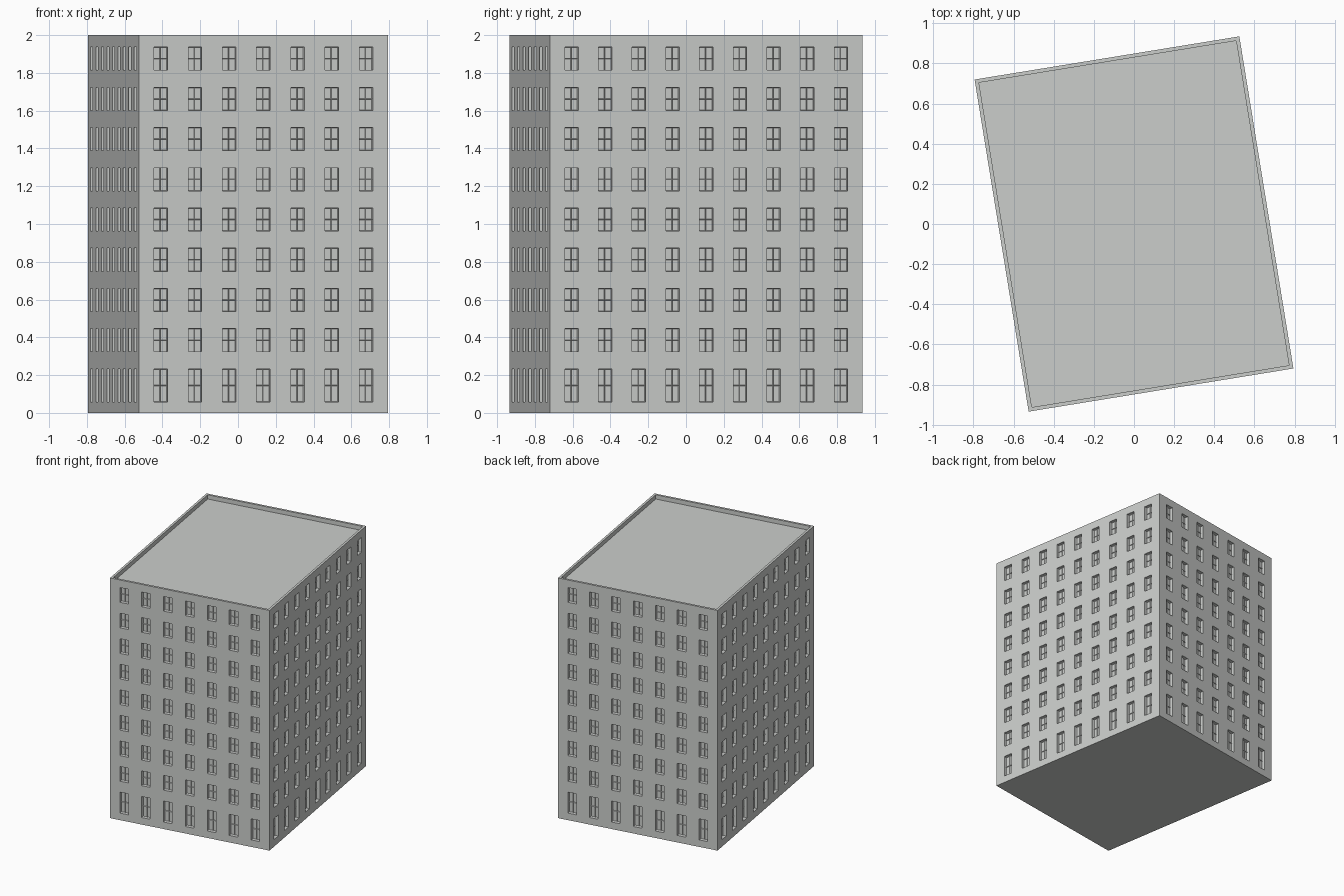
import bpy, bmesh, math
from mathutils import Matrix, Vector

if "Cube" in bpy.data.objects:
    bpy.data.objects.remove(bpy.data.objects["Cube"])

W, D, H = 1.337, 1.677, 2.0          # width, depth, height
TURN = Matrix.Rotation(math.radians(9.25), 4, 'Z')
WIN_W, RECESS = 0.072, 0.02

mat = bpy.data.materials.new("light grey concrete")
mat.diffuse_color = (0.60, 0.615, 0.60, 1)
mat.use_nodes = True
mat.node_tree.nodes["Principled BSDF"].inputs["Base Color"].default_value = mat.diffuse_color


def finish(bm, name, matrix):
    me = bpy.data.meshes.new(name)
    bm.to_mesh(me)
    bm.free()
    me.materials.append(mat)
    ob = bpy.data.objects.new(name, me)
    ob.matrix_world = matrix
    bpy.context.collection.objects.link(ob)


# window heights: tall ground floor, then eight equal floors
rows = [(0.058, 0.233)] + [(0.324 + 0.2129 * i, 0.446 + 0.2129 * i) for i in range(8)]


def cuts(spans, end):
    """Cut positions along a wall, and the indices of the window cells."""
    pos, cells = [0.0], set()
    for a, b in spans:
        cells |= {len(pos), len(pos) + 1}
        pos += [a, (a + b) / 2, b]
    return pos + [end], cells


def wall(name, length, offset, count, pitch, angle):
    """Wall facing local -y, with recessed four-pane windows."""
    centres = [length / 2 + (i - (count - 1) / 2) * pitch for i in range(count)]
    xs, xc = cuts([(c - WIN_W / 2, c + WIN_W / 2) for c in centres], length)
    zs, zc = cuts(rows, H)
    bm = bmesh.new()
    grid = [[bm.verts.new((x - length / 2, -offset, z)) for z in zs] for x in xs]
    panes = []
    for i in range(len(xs) - 1):
        for j in range(len(zs) - 1):
            f = bm.faces.new((grid[i][j], grid[i + 1][j], grid[i + 1][j + 1], grid[i][j + 1]))
            if i in xc and j in zc:
                panes.append(f)
    # push the windows into the wall
    geom = bmesh.ops.extrude_face_region(bm, geom=panes)["geom"]
    bmesh.ops.translate(bm, vec=Vector((0, RECESS, 0)),
                        verts=[g for g in geom if isinstance(g, bmesh.types.BMVert)])
    inner = [g for g in geom if isinstance(g, bmesh.types.BMFace)]
    left = [f for f in panes if f.is_valid]
    if left:
        bmesh.ops.delete(bm, geom=left, context='FACES_ONLY')
    # frames and glazing bars
    bm.normal_update()
    bmesh.ops.inset_individual(bm, faces=inner, thickness=0.003, depth=-0.005)
    finish(bm, name, TURN @ Matrix.Rotation(math.radians(angle), 4, 'Z'))


wall("front_wall", W, D / 2, 7, 0.1835, 0)
wall("right_wall", D, W / 2, 9, 0.1806, 90)
wall("back_wall", W, D / 2, 7, 0.1835, 180)
wall("left_wall", D, W / 2, 9, 0.1806, 270)


def slab(z, up):
    bm = bmesh.new()
    pts = [(-W / 2, -D / 2), (W / 2, -D / 2), (W / 2, D / 2), (-W / 2, D / 2)]
    f = bm.faces.new([bm.verts.new((x, y, z)) for x, y in (pts if up else pts[::-1])])
    bm.normal_update()
    return bm, f


# flat roof sunk behind a low parapet
bm, face = slab(H, True)
bmesh.ops.inset_individual(bm, faces=[face], thickness=0.027, depth=0)
bmesh.ops.inset_individual(bm, faces=[face], thickness=0, depth=-0.035)
finish(bm, "roof_and_parapet", TURN)

# underside
bm, face = slab(0, False)
finish(bm, "base", TURN)
